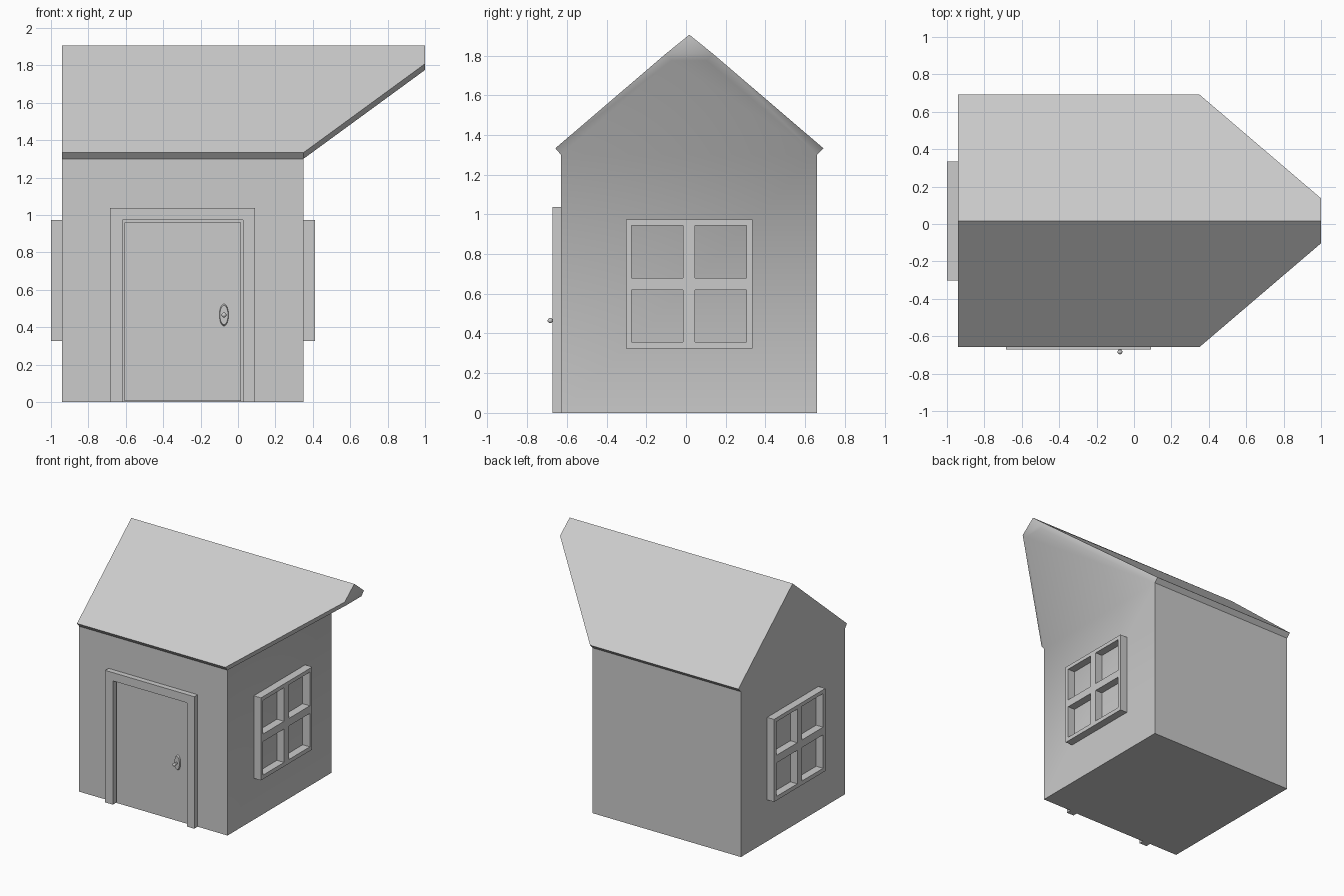
import bpy, bmesh, math
from mathutils import Matrix

if "Cube" in bpy.data.objects:
    bpy.data.objects.remove(bpy.data.objects["Cube"])

XL, XR, XT = -0.94, 0.35, 1.0      # left wall, right wall, roof tip
YF, YB, YM = -0.63, 0.66, 0.017    # front wall, back wall, ridge


def finish(bm, name):
    bmesh.ops.recalc_face_normals(bm, faces=bm.faces[:])
    me = bpy.data.meshes.new(name)
    bm.to_mesh(me)
    bm.free()
    ob = bpy.data.objects.new(name, me)
    bpy.context.collection.objects.link(ob)
    return ob


def add_box(bm, lo, hi):
    size = [h - l for l, h in zip(lo, hi)]
    mid = [(h + l) / 2 for l, h in zip(lo, hi)]
    bmesh.ops.create_cube(bm, size=1, matrix=Matrix.Translation(mid) @ Matrix.Diagonal((*size, 1)))


def plate(name, xs, ys, holes, depth, matrix):
    """Grid plate with some cells left open, extruded along local z."""
    bm = bmesh.new()
    v = {(i, j): bm.verts.new((x, y, 0)) for i, x in enumerate(xs) for j, y in enumerate(ys)}
    for i in range(len(xs) - 1):
        for j in range(len(ys) - 1):
            if (i, j) not in holes:
                bm.faces.new((v[i, j], v[i + 1, j], v[i + 1, j + 1], v[i, j + 1]))
    bmesh.ops.delete(bm, geom=[p for p in bm.verts if not p.link_faces], context='VERTS')
    ext = bmesh.ops.extrude_face_region(bm, geom=bm.faces[:] )
    new = [g for g in ext['geom'] if isinstance(g, bmesh.types.BMVert)]
    bmesh.ops.translate(bm, verts=new, vec=(0, 0, depth))
    bmesh.ops.dissolve_limit(bm, angle_limit=0.01, verts=bm.verts[:], edges=bm.edges[:])
    bm.transform(matrix)
    return finish(bm, name)


# House body and roof: one gable section, drawn out to a raked tip on the right
bm = bmesh.new()
section = [(YF, 0), (YB, 0), (YB, 1.30), (0.692, 1.333), (YM, 1.905), (-0.658, 1.333), (YF, 1.30)]
tip = [(0.105, 1.775), (0.137, 1.808), (YM, 1.905), (-0.103, 1.808), (-0.071, 1.775)]
L = [bm.verts.new((XL, y, z)) for y, z in section]
R = [bm.verts.new((XR, y, z)) for k, (y, z) in enumerate(section) if k != 4]
T = [bm.verts.new((XT, y, z)) for y, z in tip]
r0, r1, r2, r3, r5, r6 = R
for f in [L, (r0, r1, r2, r6), T,
          (L[0], L[1], r1, r0), (L[1], L[2], r2, r1), (L[2], L[3], r3, r2),
          (L[3], L[4], T[2], T[1], r3), (L[5], L[4], T[2], T[3], r5),
          (L[5], L[6], r6, r5), (L[6], L[0], r0, r6),
          (r2, r3, T[1], T[0]), (r5, r6, T[4], T[3]), (r2, T[0], T[4], r6)]:
    bm.faces.new(f)
bmesh.ops.recalc_face_normals(bm, faces=bm.faces[:])
for f in bm.faces:
    f.smooth = True
for e in bm.edges:                 # only the right end blends smoothly
    e.smooth = all(f.normal.x > 0.1 for f in e.link_faces)
finish(bm, "house_body_and_roof")

# Four-pane window frames on both gable walls
ys = [-0.303, -0.275, -0.016, 0.045, 0.304, 0.334]
zs = [0.325, 0.357, 0.62, 0.68, 0.944, 0.974]
panes = {(1, 1), (3, 1), (1, 3), (3, 3)}
for name, x, d in (("right_window_frame", XR, 0.062), ("left_window_frame", XL, -0.06)):
    m = Matrix(((0, 0, 1, x), (1, 0, 0, 0), (0, 1, 0, 0), (0, 0, 0, 1)))
    plate(name, ys, zs, panes, d, m)

# Door surround, open at the bottom
m = Matrix(((1, 0, 0, 0), (0, 0, 1, YF), (0, 1, 0, 0), (0, 0, 0, 1)))
plate("door_frame", [-0.685, -0.618, 0.027, 0.09], [0, 0.973, 1.038], {(1, 0)}, -0.042, m)

# Door leaf
bm = bmesh.new()
add_box(bm, (-0.607, YF - 0.01, 0.004), (0.016, YF + 0.005, 0.96))
finish(bm, "door")

# Oval handle plate, stem and knob
to_front = Matrix.Rotation(math.pi / 2, 4, 'X')


def disc(name, r1, r2, y0, y1, sx=1, sz=1):
    bm = bmesh.new()
    bmesh.ops.create_cone(bm, cap_ends=True, segments=24, radius1=r1, radius2=r2, depth=y0 - y1,
                          matrix=Matrix.Translation((-0.075, (y0 + y1) / 2, 0.465))
                          @ Matrix.Diagonal((sx, 1, sz, 1)) @ to_front)
    for f in bm.faces:
        f.smooth = len(f.verts) == 4
    for e in bm.edges:
        e.smooth = all(len(f.verts) == 4 for f in e.link_faces)
    return finish(bm, name)


disc("handle_plate", 0.06, 0.052, YF - 0.008, YF - 0.022, sx=0.42)
disc("handle_stem", 0.007, 0.007, YF - 0.02, -0.676)
bm = bmesh.new()
bmesh.ops.create_uvsphere(bm, u_segments=16, v_segments=10, radius=0.013,
                          matrix=Matrix.Translation((-0.075, -0.684, 0.465)))
for f in bm.faces:
    f.smooth = True
finish(bm, "door_knob")
